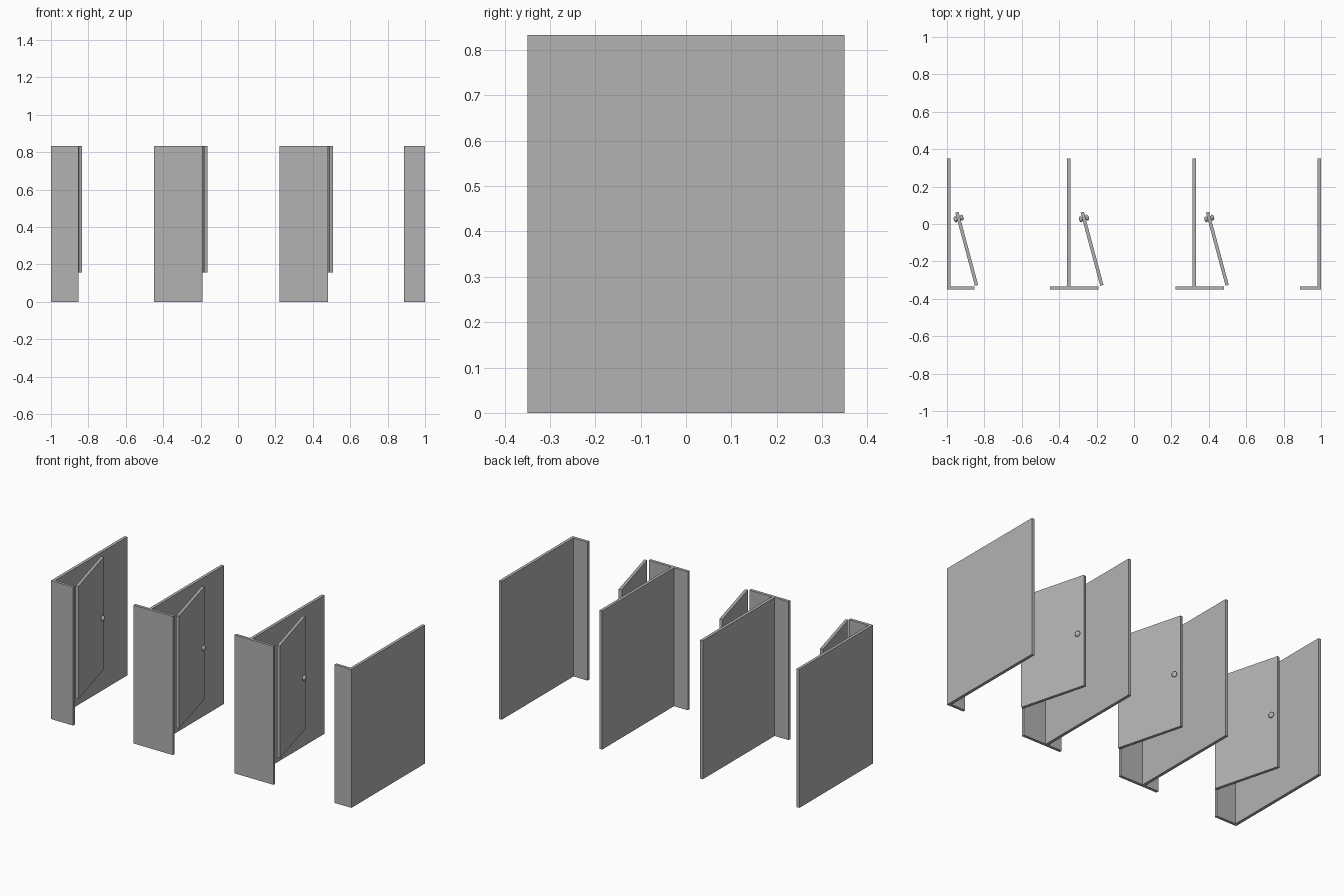
import bpy, bmesh, math
from mathutils import Matrix, Vector

if "Cube" in bpy.data.objects:
    bpy.data.objects.remove(bpy.data.objects["Cube"])

H, T = 0.833, 0.018          # panel height and thickness
PITCH = 0.67                 # stall width
DOOR_Z, DOOR_L = 0.157, 0.405

grey = bpy.data.materials.new("grey_laminate")
grey.diffuse_color = (0.446, 0.446, 0.446, 1)
grey.use_nodes = True
grey.node_tree.nodes["Principled BSDF"].inputs["Base Color"].default_value = grey.diffuse_color


def finish(name, bm, matrix=None):
    bmesh.ops.recalc_face_normals(bm, faces=bm.faces)
    mesh = bpy.data.meshes.new(name)
    bm.to_mesh(mesh)
    bm.free()
    mesh.materials.append(grey)
    obj = bpy.data.objects.new(name, mesh)
    bpy.context.collection.objects.link(obj)
    if matrix:
        obj.matrix_world = matrix
    return obj


def box(name, lo, hi, matrix=None):
    bm = bmesh.new()
    lo, hi = Vector(lo), Vector(hi)
    bmesh.ops.create_cube(bm, size=1.0)
    for v in bm.verts:
        v.co = (lo + hi) / 2 + Vector(a * b for a, b in zip(v.co, hi - lo))
    return finish(name, bm, matrix)


def knob(name, matrix):
    # profile (radius, distance along axis) spun around local x, both sides of the door
    half = [(0.0, 0.0265), (0.009, 0.0255), (0.0145, 0.022), (0.0165, 0.018),
            (0.015, 0.0135), (0.010, 0.0105)]
    profile = [(r, -x) for r, x in half] + [(r, x) for r, x in reversed(half)]
    bm = bmesh.new()
    verts = [bm.verts.new((x, r, 0)) for r, x in profile]
    edges = [bm.edges.new(p) for p in zip(verts, verts[1:])]
    bmesh.ops.spin(bm, geom=verts + edges, cent=(0, 0, 0), axis=(1, 0, 0),
                   angle=math.tau, steps=20)
    bmesh.ops.remove_doubles(bm, verts=bm.verts, dist=1e-5)
    obj = finish(name, bm, matrix)
    for p in obj.data.polygons:
        p.use_smooth = True


# Side partitions
for i, x in enumerate((-1.0, -0.357, 0.313, 0.982)):
    box(f"partition_{i}", (x, -0.334, 0), (x + T, 0.35, H))

# Front pilasters, cut short at both ends of the row
for i, (x0, x1) in enumerate(((-1.0, -0.853), (-0.449, -0.189),
                              (-0.449 + PITCH, -0.189 + PITCH), (0.888, 1.0))):
    box(f"pilaster_{i}", (x0, -0.35, 0), (x1, -0.333, H))

# Doors standing open inward, with a knob through each
for i in range(3):
    hinge = (Matrix.Translation((-0.842 + PITCH * i, -0.328, 0))
             @ Matrix.Rotation(math.radians(15), 4, 'Z'))
    box(f"door_{i}", (-T / 2, 0, DOOR_Z), (T / 2, DOOR_L, H), hinge)
    knob(f"door_knob_{i}", hinge @ Matrix.Translation((0, 0.37, 0.48)))
